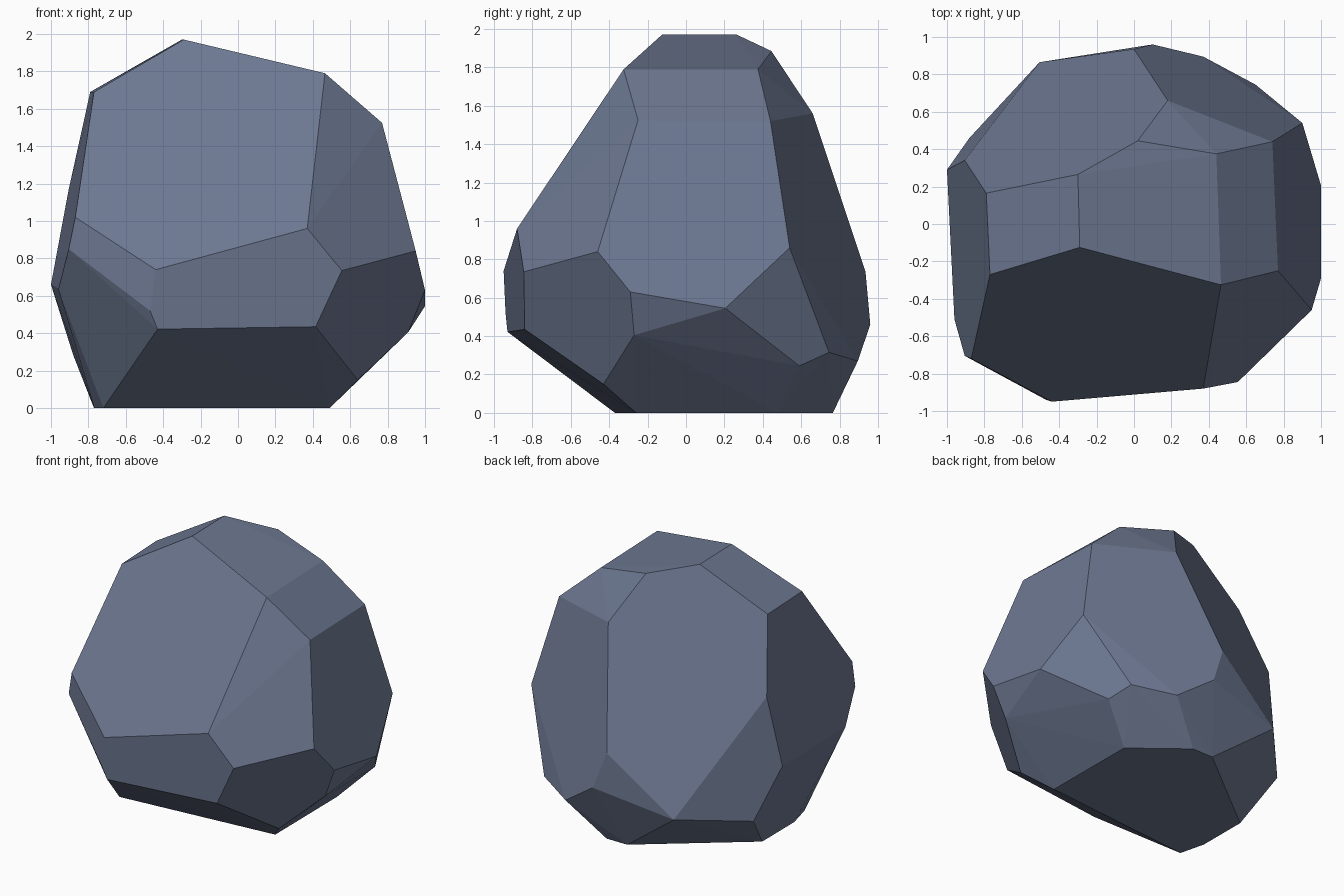
import bpy, bmesh, math

# Corner points of the faceted boulder, grouped in height bands
crown = [(-.29, -.125, 1.97), (-.30, .265, 1.97), (.02, .445, 1.885),
         (.465, -.325, 1.79), (.44, .375, 1.79), (-.77, -.27, 1.69),
         (-.79, .165, 1.69), (.18, .66, 1.56), (.77, -.25, 1.525), (.74, .44, 1.52)]
shoulder = [(-.905, .34, 1.17), (-.87, -.72, 1.02), (.37, -.88, .96),
            (.90, .54, .86), (-.905, -.705, .85), (.95, -.46, .84)]
belly = [(-.44, -.95, .74), (.555, -.845, .735), (0, .935, .735), (-1, .29, .66),
         (-.96, -.51, .635), (1, -.29, .63), (1, .205, .545), (-.47, -.94, .52),
         (.10, .96, .46), (.415, -.84, .435), (-.43, -.93, .422), (.91, -.27, .405)]
skirt = [(-.505, .865, .345), (.65, .745, .315), (-.88, .46, .28),
         (.37, .895, .27), (.72, .59, .245), (.64, -.43, .15)]
foot = [(-.72, -.37, 0), (-.768, -.18, 0), (-.77, .2, 0), (-.05, .765, 0),
        (.12, .765, 0), (.485, .475, 0), (.49, -.26, 0)]

# Wrap the points in a convex hull and merge nearly flat triangles
bm = bmesh.new()
for co in crown + shoulder + belly + skirt + foot:
    bm.verts.new(co)
res = bmesh.ops.convex_hull(bm, input=bm.verts[:])
bmesh.ops.delete(bm, geom=[v for v in bm.verts if not v.link_faces], context='VERTS')
bmesh.ops.dissolve_limit(bm, angle_limit=math.radians(1.5),
                         verts=bm.verts[:], edges=bm.edges[:])
bmesh.ops.recalc_face_normals(bm, faces=bm.faces[:])

mesh = bpy.data.meshes.new("boulder")
bm.to_mesh(mesh)
bm.free()

# Single slate blue-grey stone colour
stone = bpy.data.materials.new("slate stone")
stone.diffuse_color = (.15, .185, .28, 1)
mesh.materials.append(stone)
boulder = bpy.data.objects.new("boulder", mesh)
bpy.context.collection.objects.link(boulder)
